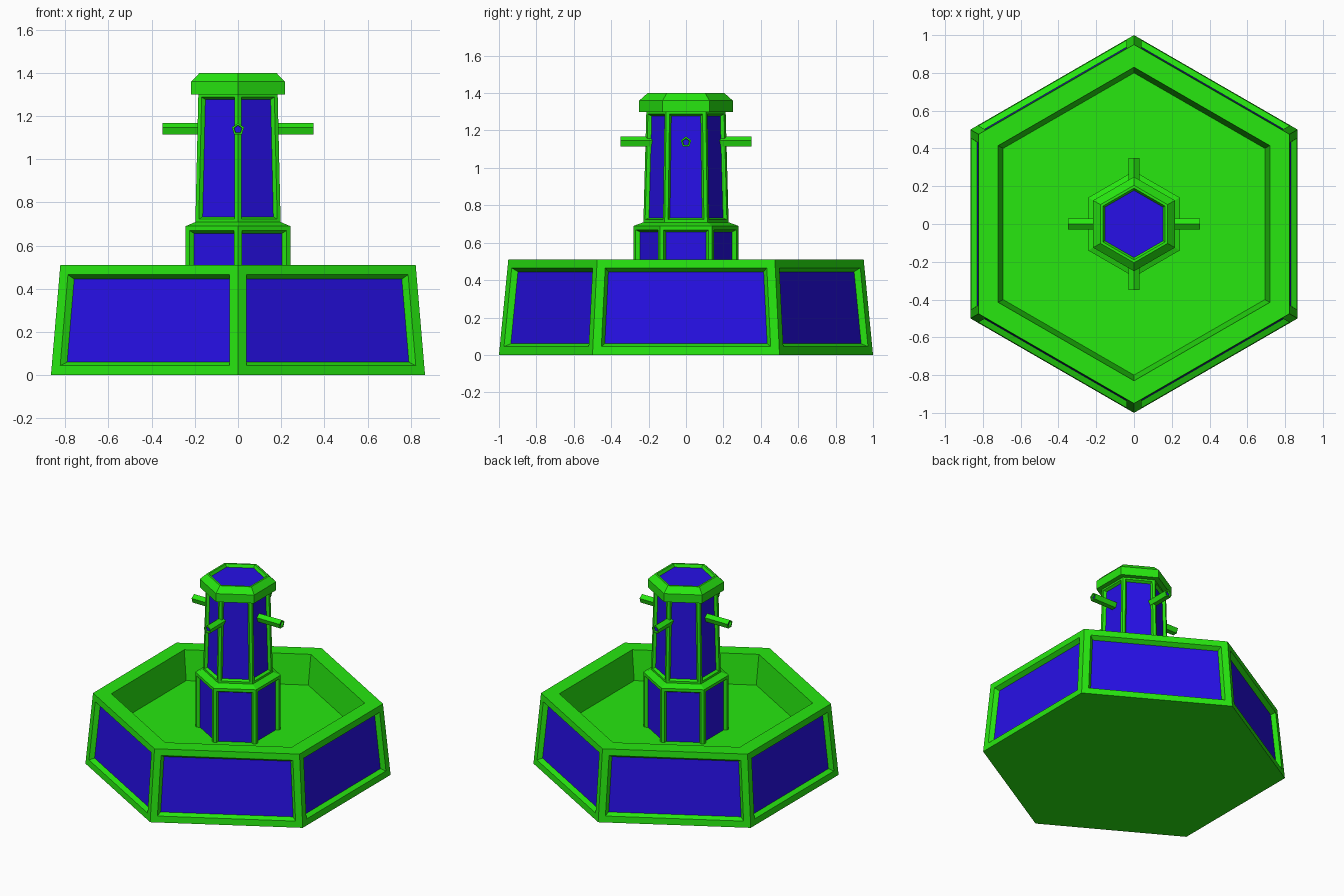
import bpy, bmesh, math
from mathutils import Matrix, Vector

if "Cube" in bpy.data.objects:
    bpy.data.objects.remove(bpy.data.objects["Cube"])


def make_material(name, colour):
    mat = bpy.data.materials.new(name)
    mat.use_nodes = True
    mat.diffuse_color = colour
    mat.node_tree.nodes["Principled BSDF"].inputs["Base Color"].default_value = colour
    return mat


GREEN = make_material("green_frame", (0.02, 0.8, 0.005, 1))
BLUE = make_material("blue_panel", (0.02, 0.005, 0.8, 1))


def prism(name, profile, sides=6, panel_band=None, frame=0.0, bevel=0.0,
          depth=0.0, blue_top=False, matrix=None):
    """Stack polygon rings (radius, height), cap the ends, sink blue panels."""
    bm = bmesh.new()
    rings = []
    for radius, z in profile:
        angles = [math.pi / 2 + math.tau * k / sides for k in range(sides)]
        rings.append([bm.verts.new((radius * math.cos(a), radius * math.sin(a), z))
                      for a in angles])
    panels = []
    for i, (low, high) in enumerate(zip(rings, rings[1:])):
        for k in range(sides):
            n = (k + 1) % sides
            face = bm.faces.new((low[k], low[n], high[n], high[k]))
            if i == panel_band:
                panels.append(face)
    bm.faces.new(rings[0][::-1])
    top = bm.faces.new(rings[-1])
    top.material_index = int(blue_top)
    bm.normal_update()
    # Flat frame first, then a sloping reveal down to the panel
    if panels:
        bmesh.ops.inset_individual(bm, faces=panels, thickness=frame, use_even_offset=True)
        bmesh.ops.inset_individual(bm, faces=panels, thickness=bevel, depth=-depth,
                                   use_even_offset=True)
        for face in panels:
            face.material_index = 1
    if matrix:
        bm.transform(matrix)
    mesh = bpy.data.meshes.new(name)
    bm.to_mesh(mesh)
    bm.free()
    mesh.materials.append(GREEN)
    mesh.materials.append(BLUE)
    obj = bpy.data.objects.new(name, mesh)
    bpy.context.collection.objects.link(obj)
    return obj


# Wide basin with a sunken floor
prism("basin", [(1, 0), (0.95, 0.51), (0.83, 0.51), (0.80, 0.30)],
      panel_band=0, frame=0.045, bevel=0.018, depth=0.03)

# Pedestal, its panels running down into the floor
prism("pedestal", [(0.28, 0.26), (0.28, 0.69), (0.225, 0.71)],
      panel_band=0, frame=0.021, bevel=0.012, depth=0.02)

# Slightly tapered column
prism("column", [(0.228, 0.705), (0.212, 1.305)],
      panel_band=0, frame=0.018, bevel=0.01, depth=0.018)

# Crown with a blue recessed top
prism("crown", [(0.25, 1.30), (0.25, 1.36), (0.205, 1.40), (0.19, 1.40), (0.178, 1.38)],
      blue_top=True)

# Four five-sided spouts with recessed ends
for i, side in enumerate(("front", "left", "back", "right")):
    place = (Matrix.Translation(Vector((0, 0, 1.138)))
             @ Matrix.Rotation(i * math.pi / 2, 4, "Z")
             @ Matrix.Rotation(math.pi / 2, 4, "X"))
    prism(side + "_spout", [(0.03, 0.16), (0.03, 0.35), (0.02, 0.35), (0.018, 0.335)],
          sides=5, blue_top=True, matrix=place)
